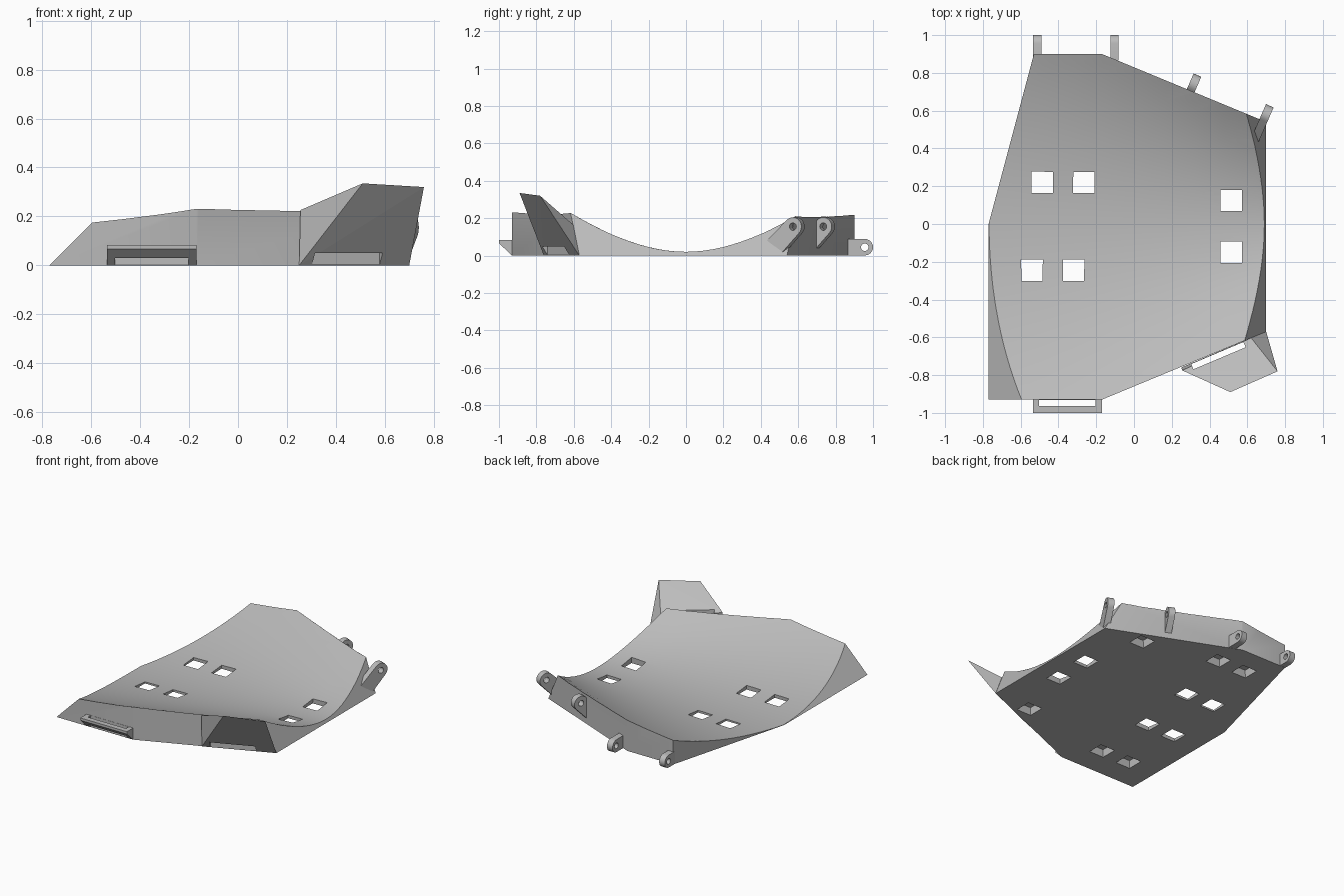
import bpy
import bmesh
from math import atan2, cos, sin, pi, radians
from mathutils import Matrix, Vector

if "Cube" in bpy.data.objects:
    bpy.data.objects.remove(bpy.data.objects["Cube"])

grey = bpy.data.materials.new("steel grey")
grey.use_nodes = True
grey.diffuse_color = (0.5, 0.5, 0.5, 1)
grey.node_tree.nodes["Principled BSDF"].inputs["Base Color"].default_value = grey.diffuse_color


def make(name, bm):
    bmesh.ops.recalc_face_normals(bm, faces=bm.faces)
    mesh = bpy.data.meshes.new(name)
    bm.to_mesh(mesh)
    bm.free()
    mesh.materials.append(grey)
    ob = bpy.data.objects.new(name, mesh)
    bpy.context.collection.objects.link(ob)
    return ob


def select_only(ob):
    bpy.ops.object.select_all(action='DESELECT')
    ob.select_set(True)
    bpy.context.view_layer.objects.active = ob


def cut(ob, cutter):
    cutter.hide_render = True
    mod = ob.modifiers.new("cut", 'BOOLEAN')
    mod.operation = 'DIFFERENCE'
    mod.solver = 'EXACT'
    mod.object = cutter
    select_only(ob)
    bpy.ops.object.modifier_apply(modifier=mod.name)
    bpy.data.objects.remove(cutter)


def smooth(ob):
    select_only(ob)
    bpy.ops.object.shade_smooth_by_angle(angle=radians(25))


def prism(name, points, vector):
    """Extrude a closed 3D outline along a vector."""
    bm = bmesh.new()
    face = bm.faces.new([bm.verts.new(p) for p in points])
    new = bmesh.ops.extrude_face_region(bm, geom=[face])["geom"]
    bmesh.ops.translate(bm, vec=vector, verts=[v for v in new if isinstance(v, bmesh.types.BMVert)])
    return make(name, bm)


def hull(name, points):
    bm = bmesh.new()
    for p in points:
        bm.verts.new(p)
    bmesh.ops.convex_hull(bm, input=bm.verts)
    bmesh.ops.dissolve_limit(bm, angle_limit=0.01, verts=bm.verts, edges=bm.edges)
    return make(name, bm)


def box(name, centre, size, angle=0, taper=1):
    bm = bmesh.new()
    bmesh.ops.create_cube(bm, size=1)
    for v in bm.verts:
        if v.co.z > 0:
            v.co.xy *= taper
    m = Matrix.Translation(centre) @ Matrix.Rotation(angle, 4, 'Z') @ Matrix.Diagonal((*size, 1))
    bm.transform(m)
    return make(name, bm)


# Body: flat-bottomed block with sloping sides
outline = [(-.53, .9), (-.77, 0), (-.77, -.93), (-.17, -.93), (.7, -.57), (.7, .54), (-.17, .9)]
body = prism("dished_plate", [(x, y, 0) for x, y in outline], (0, 0, .5))
bm = bmesh.new()
bm.from_mesh(body.data)
for x, normal in ((-.77, (-1, 0, 1)), (.7, (2, 0, 1))):
    bmesh.ops.bisect_plane(bm, geom=bm.verts[:] + bm.edges[:] + bm.faces[:], dist=1e-5,
                           plane_co=(x, 0, 0), plane_no=Vector(normal).normalized(), clear_outer=True)
    bmesh.ops.holes_fill(bm, edges=[e for e in bm.edges if e.is_boundary])
bmesh.ops.recalc_face_normals(bm, faces=bm.faces)
bm.to_mesh(body.data)
bm.free()

# Conical dish that hollows out the top
bm = bmesh.new()
bmesh.ops.create_grid(bm, x_segments=10, y_segments=40, size=1)
for v in bm.verts:
    v.co.x *= .8
    v.co.z = .012 + .012 * v.co.x + v.co.y ** 2 / (3.45 - 2.75 * v.co.x)
lid = bmesh.ops.extrude_face_region(bm, geom=bm.faces[:])["geom"]
for v in lid:
    if isinstance(v, bmesh.types.BMVert):
        v.co.z = 1.5
cut(body, make("dish_cutter", bm))

# Square sockets sunk from below, which break through where the plate is thin
sockets = [(-.485, .22), (-.265, .22), (-.54, -.245), (-.32, -.245), (.515, .125), (.515, -.15),
           (-.14, .69), (-.36, .69), (-.315, -.7), (-.54, -.7), (.4, .56), (.4, -.585)]
for x, y in sockets:
    cut(body, box("socket_cutter", (x, y, 0), (.12, .12, .11), taper=.92))
smooth(body)

# Overhanging corner flap with a slot along its root
flap = hull("corner_flap", [(.25, -.76, 0), (.255, -.775, .226), (.51, -.89, .335),
                            (.7, -.57, 0), (.62, -.603, .165), (.76, -.78, .32)])
cut(flap, box("slot_cutter", (.447, -.697, .2), (.3, .03, .8), atan2(.19, .45)))

# Handle loop on the front
side = [(-.925, 0), (-.93, 0), (-1, .066), (-1, .083), (-.925, .083)]
handle = prism("front_handle", [(-.535, y, z) for y, z in side], (.365, 0, 0))
cut(handle, box("handle_cutter", (-.353, -.947, 0), (.3, .031, .4)))


# Back lugs: a rounded eye hulled to root points, with a pin hole
def lug(name, eye, radius, roots, angle):
    turn = Matrix.Translation(eye) @ Matrix.Rotation(angle, 4, 'Z')
    ring = [(radius * cos(i * pi / 12), radius * sin(i * pi / 12)) for i in range(24)]
    points = [turn @ Vector((x, d, z)) for d, z in ring + roots for x in (-.022, .022)]
    ob = hull(name, points)
    bm = bmesh.new()
    bmesh.ops.create_cone(bm, cap_ends=True, segments=20, radius1=.02, radius2=.02, depth=.2)
    bm.transform(turn @ Matrix.Rotation(pi / 2, 4, 'Y'))
    cut(ob, make("pin_cutter", bm))
    smooth(ob)


for name, x in (("right_lug", -.512), ("middle_lug", -.103)):
    lug(name, (x, .956, .045), .044, [(-.09, -.044), (-.09, .044)], 0)
for name, x, y in (("angled_lug", .316, .742), ("corner_lug", .699, .58)):
    lug(name, (x, y, .155), .05, [(-.152, -.075), (-.06, -.135)], -atan2(.4, .92))
